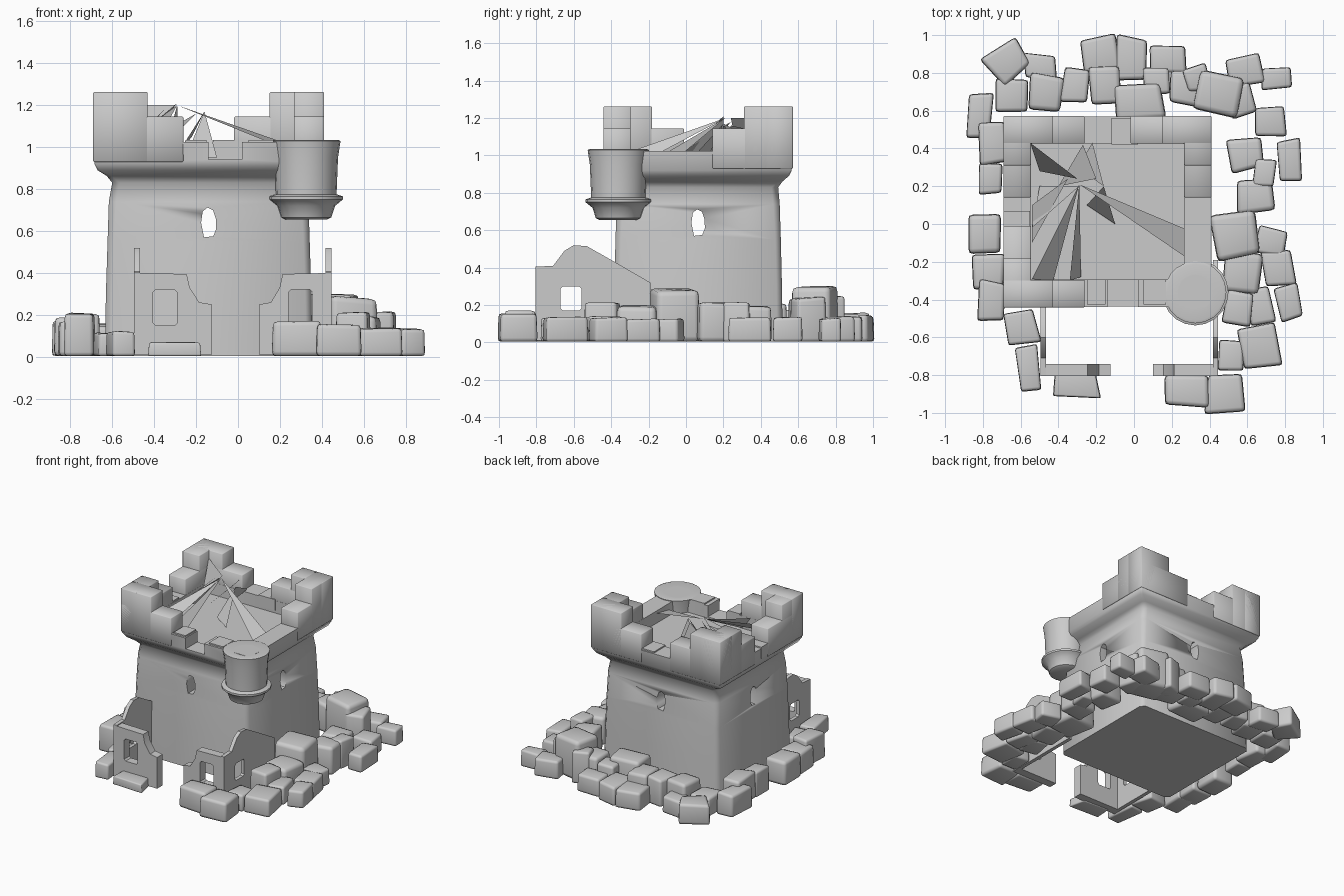
import bpy, bmesh, math, random
from mathutils import Vector, Matrix

if "Cube" in bpy.data.objects:
    bpy.data.objects.remove(bpy.data.objects["Cube"])

random.seed(7)
CX, CY = -0.14, 0.065          # tower centre


def make(name, bm, angle=35):
    bmesh.ops.recalc_face_normals(bm, faces=bm.faces)
    me = bpy.data.meshes.new(name)
    bm.to_mesh(me)
    bm.free()
    ob = bpy.data.objects.new(name, me)
    bpy.context.collection.objects.link(ob)
    bpy.ops.object.select_all(action='DESELECT')
    ob.select_set(True)
    bpy.context.view_layer.objects.active = ob
    bpy.ops.object.shade_smooth_by_angle(angle=math.radians(angle))
    return ob


def loft(rings):
    """Closed skin through rings of equal point count."""
    bm = bmesh.new()
    vs = [[bm.verts.new(p) for p in r] for r in rings]
    for a, b in zip(vs, vs[1:]):
        for i in range(len(a)):
            j = (i + 1) % len(a)
            bm.faces.new((a[i], a[j], b[j], b[i]))
    bm.faces.new(vs[0])
    bm.faces.new(vs[-1])
    return bm


def box_bm(lo, hi):
    bm = bmesh.new()
    bmesh.ops.create_cube(bm, size=1)
    for v in bm.verts:
        v.co = Vector([lo[k] if v.co[k] < 0 else hi[k] for k in range(3)])
    return bm


def cut(ob, cutter):
    m = ob.modifiers.new("opening", 'BOOLEAN')
    m.operation, m.object, m.solver = 'DIFFERENCE', cutter, 'EXACT'
    bpy.ops.object.select_all(action='DESELECT')
    bpy.context.view_layer.objects.active = ob
    ob.select_set(True)
    bpy.ops.object.modifier_apply(modifier=m.name)
    bpy.data.objects.remove(cutter)


# Tower: square rings with chipped corners, flaring into a hollow parapet
def square(hx, hy, z, c):
    pts = [(hx - c, -hy), (hx, -hy + c), (hx, hy - c), (hx - c, hy),
           (-hx + c, hy), (-hx, hy - c), (-hx, -hy + c), (-hx + c, -hy)]
    return [(CX + x, CY + y, z) for x, y in pts]


tower = make("tower", loft([square(*r) for r in (
    (.495, .452, .005, .03), (.49, .448, .3, .03), (.482, .442, .55, .03),
    (.476, .436, .74, .035), (.46, .428, .83, .035), (.485, .452, .862, .02),
    (.53, .485, .89, .012), (.545, .5, .92, .006), (.55, .505, 1.025, .004),
    (.405, .36, 1.025, .004), (.405, .36, .93, .004))]), 50)

# Arrow slits through both axes, and the broken gap in the front parapet
for axis in (0, 1):
    rings = []
    for t in (-.8, .8):
        ring = []
        for u, z in ((-.022, .57), (.022, .575), (.036, .61), (.034, .66), (.02, .7),
                     (-.005, .712), (-.028, .695), (-.036, .64)):
            ring.append((CX + t, CY + u, z) if axis == 0 else (CX + u, CY + t, z))
        rings.append(ring)
    cut(tower, make("slit_cutter", loft(rings)))
cut(tower, make("gap_cutter", box_bm((-.14, -.6, .94), (.02, -.28, 1.2))))

# Stepped corner battlements: two arms per corner, each with two steps
for n, (sx, sy) in enumerate(((-1, -1), (-1, 1), (1, 1))):
    for length, top in ((.26, 1.262), (.43, 1.145)):
        for lx, ly in ((length, .145), (.145, length)):
            ox, oy = CX + sx * .551, CY + sy * .506
            ix, iy = ox - sx * lx, oy - sy * ly
            bm = box_bm((min(ox, ix), min(oy, iy), .93), (max(ox, ix), max(oy, iy), top))
            bmesh.ops.bevel(bm, geom=bm.edges[:], offset=.004, segments=1, affect='EDGES')
            make(f"battlement_{n}", bm, 50)
# Uneven blocks along the parapet
for x, y, w, d, top in ((-.62, .0, .14, .14, 1.035), (-.05, .49, .14, .14, 1.035),
                        (.11, -.36, .12, .13, 1.035), (-.2, -.36, .1, .13, 1.035)):
    make("parapet_block", box_bm((x - w / 2, y - d / 2, .95), (x + w / 2, y + d / 2, top)))

# Collapsed roof: jagged triangular shards fanning from a peak
bm = bmesh.new()
peak = (-.29, .21, 1.2)
for p, a, b in ((peak, (-.54, -.29, 1.02), (-.43, -.31, .95)),
                (peak, (-.34, -.3, 1.02), (-.28, -.28, .94)),
                (peak, (.28, -.18, .97), (.28, -.03, 1.0)),
                ((-.29, .2, 1.21), (-.54, -.02, 1.0), (-.5, .2, .95)),
                ((-.3, .24, 1.2), (-.55, .43, 1.2), (-.5, .28, 1.0)),
                ((-.2, .24, 1.16), (-.27, .42, 1.12), (-.4, .2, .96)),
                ((-.16, .2, 1.17), (-.1, .0, .95), (-.25, .1, .95)),
                ((-.35, .24, 1.18), (-.54, .1, 1.0), (-.54, -.1, .97)),
                ((-.16, .2, 1.17), (-.22, .43, 1.05), (-.3, .3, .95))):
    bm.faces.new([bm.verts.new(v) for v in (p, a, b)])
make("roof_shards", bm)

# Corner turret with collar, dished top and tapered foot
make("turret", loft([[(.325 + r * math.cos(math.tau * i / 20),
                       -.362 + r * math.sin(math.tau * i / 20), z) for i in range(20)]
     for r, z in ((.1, .655), (.12, .665), (.138, .72), (.165, .742), (.175, .75), (.175, .765),
                  (.145, .775), (.152, .95), (.164, 1.03), (.15, 1.035), (.01, 1.01))]), 45)


# Ruined annexe walls: outline extruded, then a window is cut
def wall(name, pts, axis, at, thick, win):
    def place(u, z, t):
        return (u, t, z) if axis == 1 else (t, u, z)
    ob = make(name, loft([[place(u, z, t) for u, z in pts] for t in (at, at + thick)]))
    u0, u1, z0, z1 = win
    c = .012
    hole = [(u0 + c, z0), (u1 - c, z0), (u1, z0 + c), (u1, z1 - c),
            (u1 - c, z1), (u0 + c, z1), (u0, z1 - c), (u0, z0 + c)]
    cut(ob, make("window_cutter", loft([[place(u, z, t) for u, z in hole]
                                        for t in (at - .1, at + thick + .1)])))


front = ((0, .01), (0, .4), (.25, .395), (.265, .33), (.31, .26), (.37, .25), (.37, .01))
side = ((-.805, .01), (-.805, .405), (-.71, .41), (-.65, .49), (-.6, .52), (-.53, .515),
        (-.38, .43), (-.19, .32), (-.19, .01))
for tag, x0, s in (("left", -.495, 1), ("right", .445, -1)):
    k = 1 if s > 0 else .93
    pts = [(x0 + s * u * k, z) for u, z in front]
    w = sorted((x0 + s * .09, x0 + s * .205))
    wall(f"{tag}_annexe_front", pts, 1, -.805, .065, (*w, .15, .32))
    wall(f"{tag}_annexe_side", side, 0, x0 if s > 0 else x0 - .028, .028, (-.67, -.56, .17, .3))


# Rubble stones: skewed, rounded blocks (x, y, width, depth)
def rubble(side_name, height, stones, turn=.2):
    for i, (x, y, w, d) in enumerate(stones):
        h = height * random.uniform(.94, 1.06)
        corner = {}
        bm = bmesh.new()
        bmesh.ops.create_cube(bm, size=1)
        for v in bm.verts:
            key = (v.co.x > 0, v.co.y > 0)
            jx, jy = corner.setdefault(key, (random.uniform(.84, 1.14), random.uniform(.84, 1.14)))
            k = .96 if v.co.z > 0 else 1.0
            v.co.x *= w * k * jx
            v.co.y *= d * k * jy
            v.co.z = h * random.uniform(.92, 1) if v.co.z > 0 else 0.0
        bmesh.ops.bevel(bm, geom=bm.edges[:], offset=min(w, d, h) * .13,
                        segments=2, affect='EDGES', profile=.6)
        bm.transform(Matrix.Translation((x, y, .004)) @
                     Matrix.Rotation(random.uniform(-turn, turn), 4, 'Z'))
        make(f"{side_name}_rubble_{i}", bm, 75)


rubble("left_outer", .18, [(-.82, .57, .14, .23), (-.79, -.06, .19, .22), (-.77, -.25, .16, .2)], .06)
rubble("left_inner", .205, [(-.74, .42, .15, .22), (-.76, .24, .13, .17), (-.75, -.41, .14, .22)], .1)
rubble("left_front", .12, [(-.6, -.55, .17, .19), (-.56, -.77, .11, .23)], .2)
rubble("sill", .07, [(-.31, -.85, .24, .13)], .02)
rubble("right_front", .165, [(.28, -.88, .22, .17), (.48, -.89, .2, .21)], .03)
rubble("right_outer", .135, [
    (.52, -.7, .14, .16), (.67, -.65, .2, .23), (.66, -.43, .14, .2), (.82, -.41, .13, .18),
    (.76, -.24, .16, .19), (.73, -.1, .16, .15), (.82, .33, .13, .22), (.72, .54, .17, .17),
    (.76, .77, .16, .12), (.59, .81, .18, .15)], .25)
rubble("right_inner", .21, [
    (.55, -.45, .15, .18), (.57, -.25, .2, .22), (.64, .15, .19, .19), (.6, .37, .19, .17),
    (.69, .27, .12, .14)], .25)
rubble("right_tall", .295, [(.54, -.05, .22, .24), (.45, .7, .27, .22)], .4)
rubble("back_right", .24, [(.57, .66, .14, .17), (.33, .77, .13, .14)], .4)
rubble("back_outer", .14, [
    (.18, .87, .19, .16), (-.01, .88, .16, .23), (-.18, .9, .18, .18), (-.5, .83, .17, .13),
    (-.65, .68, .17, .17)], .12)
rubble("back_corner", .15, [(-.67, .86, .2, .19)], .7)
rubble("back_inner", .22, [
    (-.15, .73, .17, .2), (-.31, .74, .14, .18), (.28, .72, .19, .18), (-.46, .7, .19, .19),
    (.12, .76, .14, .14)], .25)
rubble("back_middle", .25, [(.03, .65, .26, .19)], .05)
